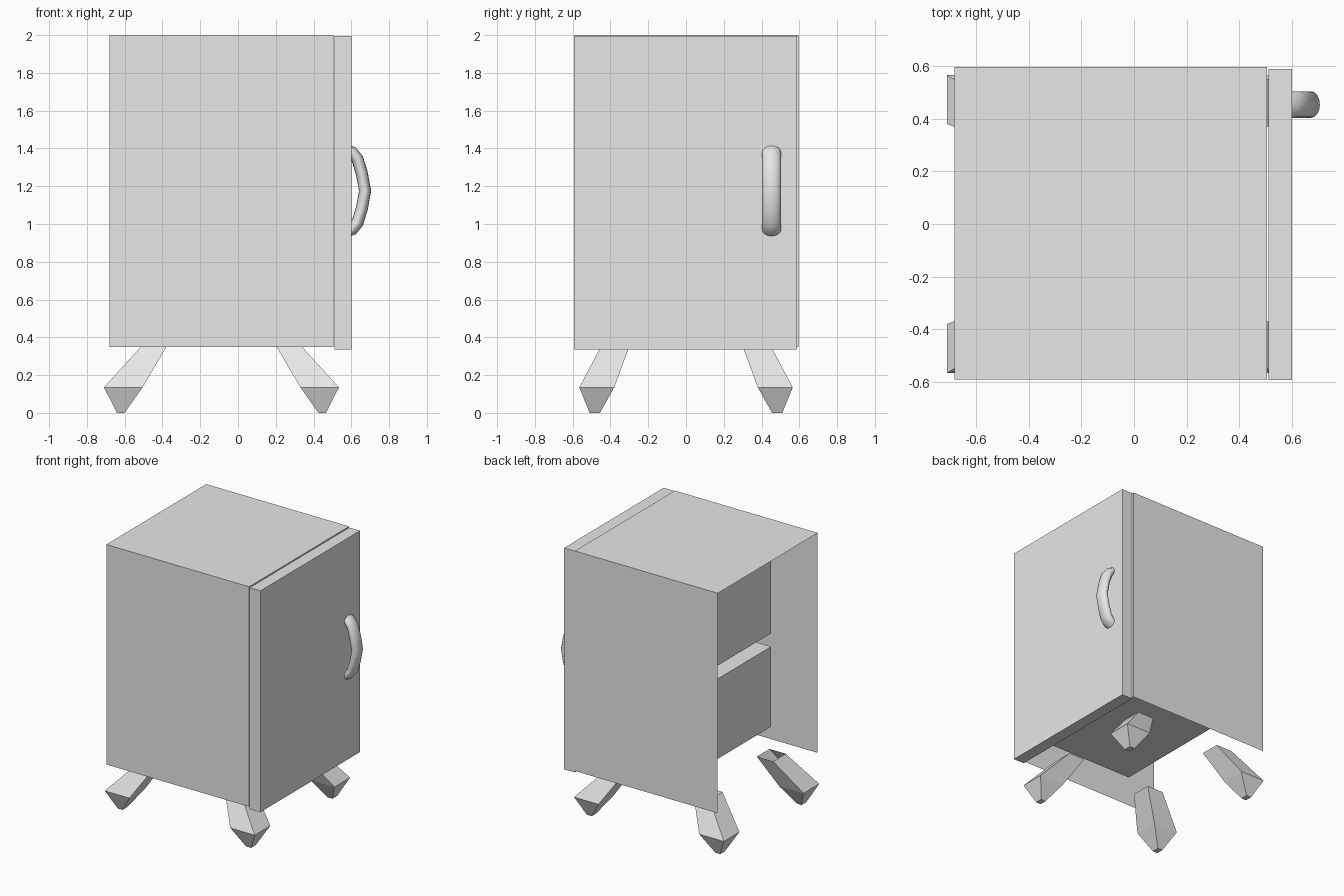
import bpy, bmesh, math

if "Cube" in bpy.data.objects:
    bpy.data.objects.remove(bpy.data.objects["Cube"])

grey = bpy.data.materials.new("light_grey")
grey.diffuse_color = (0.8, 0.8, 0.8, 1)
grey.use_nodes = True
grey.node_tree.nodes["Principled BSDF"].inputs["Base Color"].default_value = grey.diffuse_color


def make(name, bm, recalc=True):
    if recalc:
        bmesh.ops.recalc_face_normals(bm, faces=bm.faces)
    me = bpy.data.meshes.new(name)
    bm.to_mesh(me)
    bm.free()
    me.materials.append(grey)
    ob = bpy.data.objects.new(name, me)
    bpy.context.collection.objects.link(ob)
    return ob


def quad(bm, *pts):
    return bm.faces.new([bm.verts.new(p) for p in pts])


def ring(bm, x0, x1, y0, y1, z):
    return [bm.verts.new(p) for p in
            ((x0, y0, z), (x1, y0, z), (x1, y1, z), (x0, y1, z))]


def bridge(bm, a, b):
    n = len(a)
    for i in range(n):
        bm.faces.new((a[i], a[(i + 1) % n], b[(i + 1) % n], b[i]))


def box(bm, x0, x1, y0, y1, z0, z1):
    a, b = ring(bm, x0, x1, y0, y1, z0), ring(bm, x0, x1, y0, y1, z1)
    bm.faces.new(a[::-1])
    bm.faces.new(b)
    bridge(bm, a, b)


# Cabinet shell: thin top and sides, open at the rear and underneath
X0, X1, Y0, Y1, Z0, Z1 = -0.68, 0.505, -0.59, 0.595, 0.35, 2.0
bm = bmesh.new()
quad(bm, (X0, Y0, Z1), (X1, Y0, Z1), (X1, Y1, Z1), (X0, Y1, Z1))
quad(bm, (X0, Y0, Z0), (X1, Y0, Z0), (X1, Y0, Z1), (X0, Y0, Z1))
quad(bm, (X1, Y1, Z0), (X0, Y1, Z0), (X0, Y1, Z1), (X1, Y1, Z1))
make("cabinet_shell", bm, False)

# Face frame behind the door, with two compartments set into it
A, B, DEPTH = -0.49, 0.49, -0.363
bays = ((0.50, 1.10), (1.20, 1.85))
bm = bmesh.new()
strips = [(Y0, A, Z0, Z1), (B, Y1, Z0, Z1), (A, B, Z0, bays[0][0]),
          (A, B, bays[0][1], bays[1][0]), (A, B, bays[1][1], Z1)]
for y0, y1, z0, z1 in strips:
    quad(bm, (X1, y0, z0), (X1, y1, z0), (X1, y1, z1), (X1, y0, z1))
make("face_frame", bm, False)
bm = bmesh.new()
for z0, z1 in bays:
    box(bm, DEPTH, X1, A, B, z0, z1)
bm.normal_update()
bmesh.ops.delete(bm, geom=[f for f in bm.faces if f.normal.x > 0.9],
                 context='FACES_ONLY')
make("compartments", bm, False)

# Door slab
bm = bmesh.new()
box(bm, 0.511, 0.60, -0.592, 0.588, 0.335, 1.995)
make("door", bm)

# Splayed, tapered legs, open at the top
MID = (X0 + X1) / 2
levels = ((0.29, 0.425, 0.30, 0.45, 0.352),
          (0.418, 0.622, 0.38, 0.565, 0.135),
          (0.513, 0.553, 0.455, 0.51, 0.0))
for sx, nx in ((-1, "rear"), (1, "door_side")):
    for sy, ny in ((-1, "right"), (1, "left")):
        bm = bmesh.new()
        rings = [ring(bm, MID + sx * a, MID + sx * b, sy * c, sy * d, z)
                 for a, b, c, d, z in levels]
        for r, s in zip(rings, rings[1:]):
            bridge(bm, r, s)
        bm.faces.new(rings[-1])
        make(f"leg_{nx}_{ny}", bm)

# Bowed handle: elliptical section swept along an arc
half = [(0.575, 0.215), (0.605, 0.203), (0.632, 0.170), (0.655, 0.095)]
path = half + [(0.673, 0.0)] + [(x, -z) for x, z in reversed(half)]
N = 16
bm = bmesh.new()
prev = None
for i, (x, z) in enumerate(path):
    p, q = path[max(i - 1, 0)], path[min(i + 1, len(path) - 1)]
    dx, dz = q[0] - p[0], q[1] - p[1]
    l = math.hypot(dx, dz)
    nx, nz = -dz / l, dx / l
    cur = []
    for k in range(N):
        t = 2 * math.pi * k / N
        c = 0.032 * math.cos(t)
        cur.append(bm.verts.new((x + nx * c, 0.453 + 0.05 * math.sin(t),
                                 1.175 + z + nz * c)))
    if prev:
        bridge(bm, prev, cur)
    else:
        bm.faces.new(cur)
    prev = cur
bm.faces.new(prev)
handle = make("handle", bm)
bpy.context.view_layer.objects.active = handle
handle.select_set(True)
bpy.ops.object.shade_smooth_by_angle(angle=math.radians(50))
